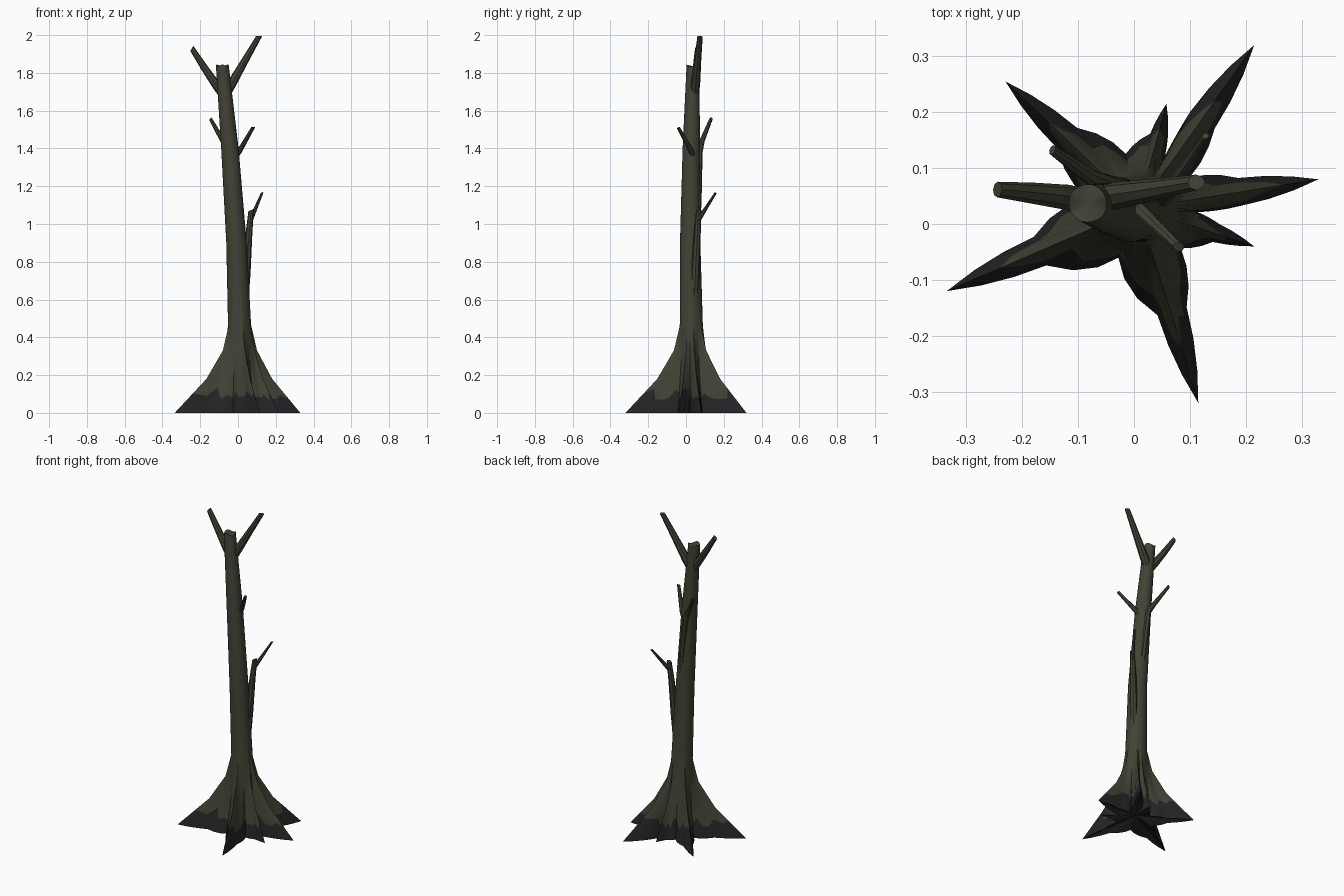
import bpy
import math
import random
from mathutils import Vector

random.seed(4)
if "Cube" in bpy.data.objects:
    bpy.data.objects.remove(bpy.data.objects["Cube"], do_unlink=True)


def material(name, color):
    m = bpy.data.materials.new(name)
    m.use_nodes = True
    m.diffuse_color = color
    bsdf = m.node_tree.nodes["Principled BSDF"]
    bsdf.inputs["Base Color"].default_value = color
    bsdf.inputs["Roughness"].default_value = 0.9
    return m


bark = material("olive_bark", (0.055, 0.054, 0.036, 1))
soil = material("dark_root_bark", (0.018, 0.018, 0.018, 1))


def skin(name, rings, start, end, dark_bands=0):
    """Join rings of points into a closed tube with pointed or domed ends."""
    n = len(rings[0])
    verts = [p for ring in rings for p in ring] + [start, end]
    a, b = len(verts) - 2, len(verts) - 1
    last = (len(rings) - 1) * n
    faces, mats = [], []
    for r in range(len(rings) - 1):
        for j in range(n):
            k = (j + 1) % n
            faces.append((r * n + j, r * n + k, r * n + n + k, r * n + n + j))
            mats.append(1 if r < dark_bands else 0)
    for j in range(n):
        k = (j + 1) % n
        faces += [(a, k, j), (b, last + j, last + k)]
        mats += [1 if dark_bands else 0, 0]
    mesh = bpy.data.meshes.new(name)
    mesh.from_pydata(verts, [], faces)
    mesh.materials.append(bark)
    mesh.materials.append(soil)
    mesh.polygons.foreach_set("material_index", mats)
    obj = bpy.data.objects.new(name, mesh)
    bpy.context.collection.objects.link(obj)
    bpy.ops.object.select_all(action="DESELECT")
    obj.select_set(True)
    bpy.context.view_layer.objects.active = obj
    bpy.ops.object.shade_smooth_by_angle(angle=math.radians(40))
    return obj


def lookup(table, z):
    """Linear interpolation in a table of (height, value)."""
    for (z0, v0), (z1, v1) in zip(table, table[1:]):
        if z <= z1:
            t = max(0, (z - z0) / (z1 - z0))
            return v0 + (v1 - v0) * t
    return table[-1][1]


# Trunk axis and thickness by height
axis_x = [(0, 0.015), (0.47, 0.008), (0.9, -0.008), (1.4, -0.043), (1.84, -0.083)]
axis_y = [(0, 0.03), (0.47, 0.028), (0.9, 0.022), (1.4, 0.028), (1.84, 0.037)]
girth = [(0, 0.1), (0.18, 0.083), (0.33, 0.07), (0.47, 0.061),
         (0.9, 0.054), (1.4, 0.046), (1.84, 0.034)]
# How far each root swells outward, from its tip up to the plain trunk
swell = [(0, 1), (0.18, 0.4), (0.33, 0.1), (0.47, 0)]

# Root tips on the ground, sorted by direction around the trunk
center = Vector((0.015, 0.03))
tips = [(0.33, 0.08), (0.215, 0.32), (0.058, 0.215), (-0.23, 0.255),
        (-0.335, -0.12), (0.115, -0.32), (0.215, -0.04)]
roots = []
for tip in tips:
    d = Vector(tip) - center
    roots.append((math.atan2(d.y, d.x) % math.tau, d.length))
roots.sort()

# Star outline: (angle, extra reach at ground) for ridge, shoulders and valleys
outline = []
for i, (ang, reach) in enumerate(roots):
    following = roots[(i + 1) % len(roots)][0]
    if following < ang:
        following += math.tau
    extra = reach - 0.1
    half = math.radians(8 if reach > 0.25 else 7)
    outline += [(ang - half, extra * 0.36), (ang, extra),
                (ang + half, extra * 0.36), ((ang + following) / 2, 0)]
SUB = 3
star = []
for i, (a0, e0) in enumerate(outline):
    a1, e1 = outline[(i + 1) % len(outline)]
    if i == len(outline) - 1:
        a1 += math.tau
    for s in range(SUB):
        t = s / SUB
        star.append((a0 + (a1 - a0) * t, e0 + (e1 - e0) * t))


def trunk_point(z, ang, extra):
    r = lookup(girth, z) + extra * lookup(swell, z)
    return Vector((lookup(axis_x, z) + r * math.cos(ang),
                   lookup(axis_y, z) + r * math.sin(ang), z))


# Trunk with flared roots, and a ragged edge between dark and olive bark
rings = [[trunk_point(0, a, e) for a, e in star],
         [trunk_point(random.uniform(0.065, 0.135), a, e) for a, e in star]]
for z in (0.18, 0.25, 0.33, 0.4, 0.47, 0.7, 0.9, 1.15, 1.4, 1.62, 1.82):
    rings.append([trunk_point(z, a, e) for a, e in star])
rings.append([trunk_point(1.838 + 0.006 * math.sin(3 * a), a, -0.0) for a, e in star])
skin("trunk_and_roots", rings, Vector((0.015, 0.03, 0.04)),
     Vector((-0.083, 0.037, 1.835)), dark_bands=1)


def limb(name, path, radii, sides=8):
    """Tapered limb along a path, with a slanted broken end."""
    pts = [Vector(p) for p in path]
    rings = []
    for i, p in enumerate(pts):
        d = (pts[min(i + 1, len(pts) - 1)] - pts[max(i - 1, 0)]).normalized()
        u = d.cross(Vector((0, 1, 0))).normalized()
        v = d.cross(u)
        ring = []
        for j in range(sides):
            a = math.tau * j / sides
            q = p + radii[i] * (u * math.cos(a) + v * math.sin(a))
            if i == len(pts) - 1:
                q -= d * radii[i] * (0.5 + 0.5 * math.cos(a))
            ring.append(q)
        rings.append(ring)
    return skin(name, rings, pts[0], pts[-1] - d * radii[-1] * 0.5)


# Branches
limb("top_left_branch", [(-0.07, 0.045, 1.67), (-0.035, 0.05, 1.74),
                         (0.04, 0.062, 1.87), (0.115, 0.075, 2.0)],
     [0.02, 0.025, 0.019, 0.014])
limb("top_right_branch", [(-0.08, 0.04, 1.68), (-0.115, 0.047, 1.735),
                          (-0.18, 0.055, 1.83), (-0.248, 0.062, 1.935)],
     [0.02, 0.023, 0.019, 0.014])
limb("middle_right_branch", [(0.0, 0.04, 0.85), (-0.015, 0.062, 1.1),
                             (-0.045, 0.068, 1.38), (-0.08, 0.085, 1.44),
                             (-0.148, 0.134, 1.56)],
     [0.012, 0.02, 0.02, 0.014, 0.009])
limb("middle_left_branch", [(-0.03, 0.05, 1.33), (0.01, 0.025, 1.39), (0.082, -0.043, 1.515)],
     [0.015, 0.014, 0.009])
limb("lower_stem", [(0.03, 0.04, 0.5), (0.045, 0.05, 0.75), (0.058, 0.06, 0.95), (0.07, 0.068, 1.08)],
     [0.02, 0.022, 0.018, 0.014])
limb("lower_twig", [(0.066, 0.065, 1.02), (0.09, 0.1, 1.075), (0.129, 0.159, 1.168)],
     [0.013, 0.01, 0.006])
